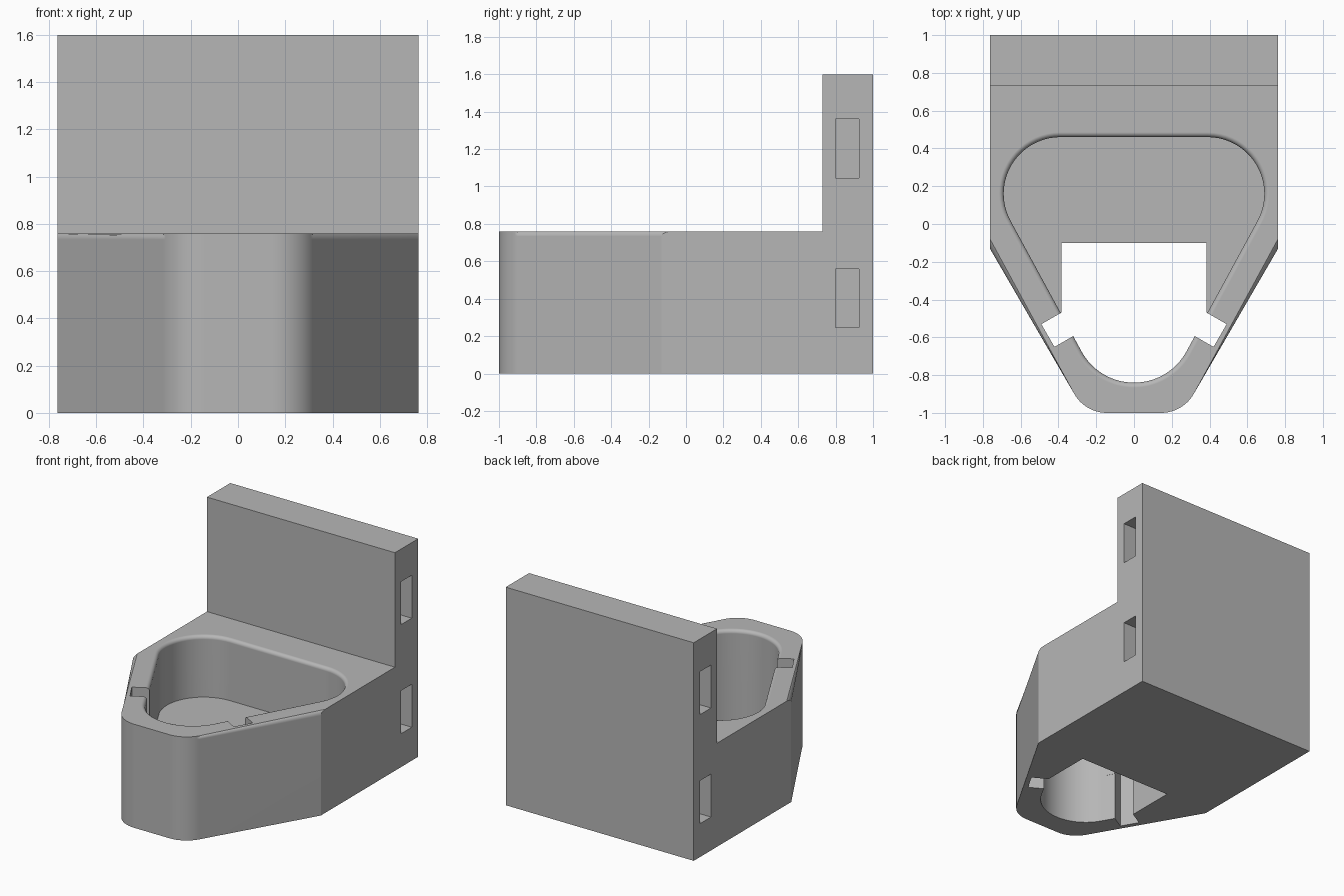
import bpy, bmesh
from math import sin, cos, radians, pi
from mathutils import Vector

cube = bpy.data.objects.get("Cube")
if cube:
    bpy.data.objects.remove(cube, do_unlink=True)

HALF, RIM, FLOOR, FILLET = 0.763, 0.76, 0.31, 0.026
PANEL_Y = 0.73

grey = bpy.data.materials.new("light grey")
grey.use_nodes = True
grey.diffuse_color = (0.47, 0.47, 0.47, 1)
grey.node_tree.nodes["Principled BSDF"].inputs["Base Color"].default_value = (0.47, 0.47, 0.47, 1)


def arc(cx, cy, r, a0, a1, n):
    return [(cx + r * cos(radians(a0 + (a1 - a0) * i / n)),
             cy + r * sin(radians(a0 + (a1 - a0) * i / n))) for i in range(n + 1)]


def mirrored(half):
    """Close a right-hand outline, running back to front, across x = 0."""
    return half + [(-x, y) for x, y in reversed(half) if x > 1e-5]


def add_object(name, bm):
    bmesh.ops.recalc_face_normals(bm, faces=bm.faces[:])
    mesh = bpy.data.meshes.new(name)
    bm.to_mesh(mesh)
    bm.free()
    mesh.materials.append(grey)
    obj = bpy.data.objects.new(name, mesh)
    bpy.context.collection.objects.link(obj)
    return obj


def loft(sections):
    """Stack matching outlines given as (outline, z) into a closed solid."""
    bm = bmesh.new()
    rings = [[bm.verts.new((x, y, z)) for x, y in pts] for pts, z in sections]
    for low, high in zip(rings, rings[1:]):
        for i in range(len(low)):
            j = (i + 1) % len(low)
            bm.faces.new((low[i], low[j], high[j], high[i]))
    bm.faces.new(rings[0])
    bm.faces.new(rings[-1])
    return bm


def box(x0, x1, y0, y1, z0, z1):
    pts = [(x0, y0), (x1, y0), (x1, y1), (x0, y1)]
    return loft([(pts, z0), (pts, z1)])


def cut(target, cutter):
    cutter.hide_render = True
    mod = target.modifiers.new("cut", 'BOOLEAN')
    mod.operation, mod.solver, mod.object = 'DIFFERENCE', 'EXACT', cutter
    bpy.context.view_layer.objects.active = target
    bpy.ops.object.modifier_apply(modifier=mod.name)
    bpy.data.objects.remove(cutter, do_unlink=True)


def cavity_outline(grow):
    """Rounded triangular pocket, grown evenly outward."""
    return mirrored(arc(0.39, 0.16, 0.30 + grow, 90, -30, 20)
                    + arc(0, -0.524, 0.316 + grow, -30, -90, 14))


# Holder body: tapered outline with a rounded front rim
outline = mirrored([(HALF, PANEL_Y), (HALF, -0.13)]
                   + arc(0.143, -0.80, 0.20, -30, -90, 12))
bm = loft([(outline, 0), (outline, RIM)])
front_rim = [e for e in bm.edges
             if all(v.co.z > RIM - 0.01 and v.co.y < -0.1 for v in e.verts)]
bmesh.ops.bevel(bm, geom=front_rim, offset=FILLET, segments=5, profile=0.5, affect='EDGES')
body = add_object("holder_body", bm)

# Pocket with a flared, rounded lip
steps = [i * pi / 12 for i in range(7)]
lip = [(cavity_outline(FILLET * (1 - cos(a))), RIM - FILLET + FILLET * sin(a)) for a in steps]
pocket = [(cavity_outline(0), FLOOR)] + lip + [(cavity_outline(FILLET), RIM + 0.1)]
cut(body, add_object("pocket_cutter", loft(pocket)))

# Opening through the floor: square at the back, following the pocket at the front
opening = mirrored([(0.385, -0.10), (0.385, -0.488)] + arc(0, -0.524, 0.316, -30, -90, 14))
cut(body, add_object("opening_cutter", loft([(opening, -0.1), (opening, FLOOR + 0.05)])))

# Vertical slots inside the two sloping walls
for side in (1, -1):
    normal = Vector((0.866 * side, -0.5))
    along = Vector((0.5 * side, 0.866))
    pts = [tuple(normal * n + along * u) for n, u in
           ((0.50, -0.353), (0.69, -0.353), (0.69, -0.214), (0.50, -0.214))]
    cut(body, add_object("slot_cutter", loft([(pts, -0.1), (pts, RIM + 0.1)])))

# Back panel with two blind pockets on each side edge
panel = add_object("back_panel", box(-HALF, HALF, PANEL_Y, 1, 0, 1.6))
for side in (1, -1):
    for z0, z1 in ((0.245, 0.56), (1.045, 1.36)):
        x0, x1 = sorted((side * (HALF - 0.2), side * (HALF + 0.1)))
        cut(panel, add_object("side_pocket_cutter", box(x0, x1, 0.80, 0.925, z0, z1)))

# Smooth the curves while keeping flat faces crisp
for obj in (body, panel):
    bpy.ops.object.select_all(action='DESELECT')
    obj.select_set(True)
    bpy.context.view_layer.objects.active = obj
    bpy.ops.object.shade_smooth_by_angle(angle=radians(30))
    mod = obj.modifiers.new("even shading", 'WEIGHTED_NORMAL')
    mod.keep_sharp = True
